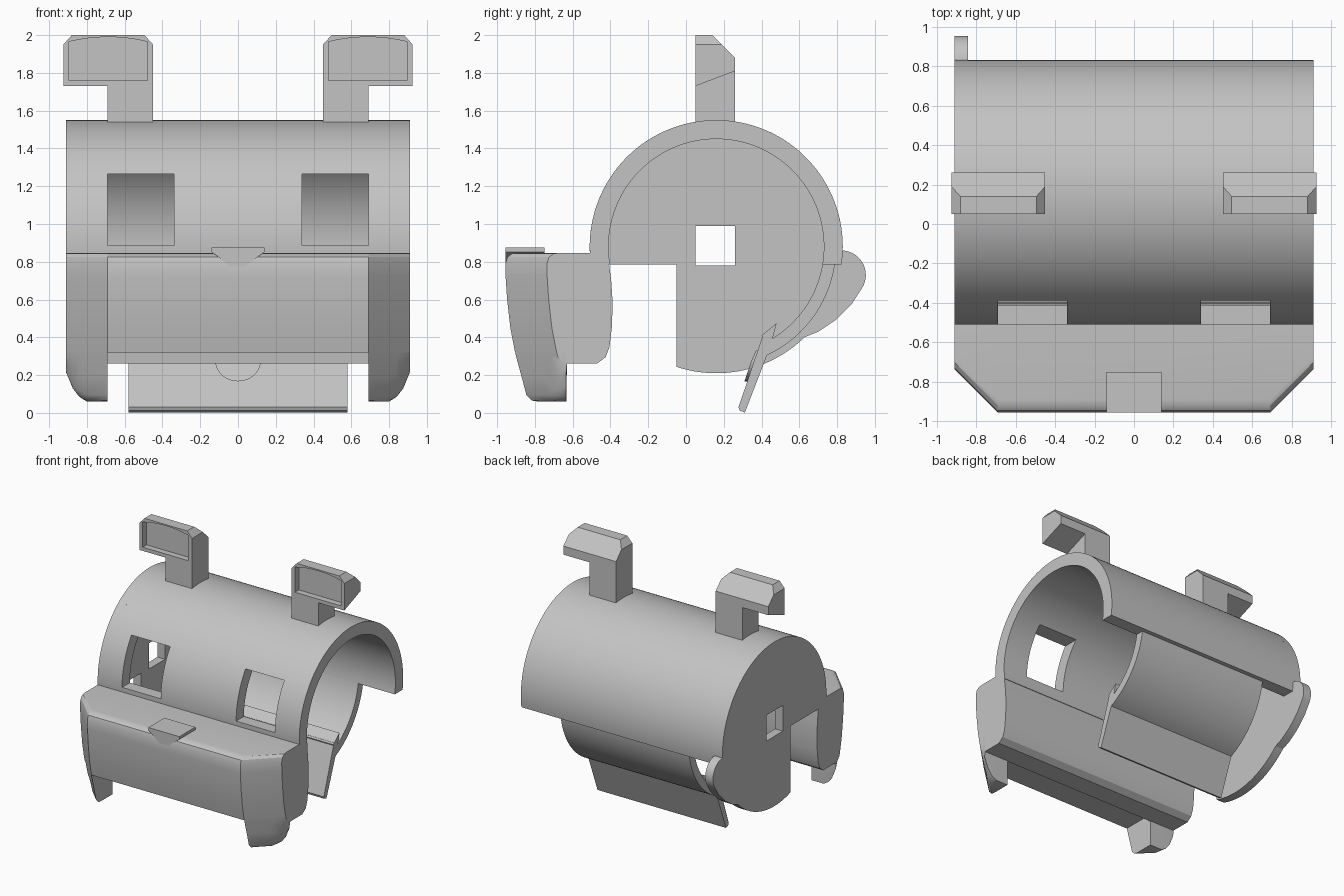
import bpy, bmesh
from math import cos, sin, radians

cube = bpy.data.objects.get("Cube")
if cube:
    bpy.data.objects.remove(cube)

GREY = (0.55, 0.55, 0.55, 1)
grey = bpy.data.materials.new("plain grey")
grey.use_nodes = True
grey.diffuse_color = GREY
grey.node_tree.nodes["Principled BSDF"].inputs["Base Color"].default_value = GREY

CY, CZ = 0.16, 0.88      # barrel axis
R_OUT, R_IN = 0.67, 0.57
HALF = 0.91              # barrel half length


def loft(name, sections, smooth=True):
    """Skin a solid through (x, yz profile) sections."""
    bm = bmesh.new()
    rings = [[bm.verts.new((x, y, z)) for y, z in prof] for x, prof in sections]
    n = len(rings[0])
    for a, b in zip(rings, rings[1:]):
        for i in range(n):
            j = (i + 1) % n
            bm.faces.new((a[i], a[j], b[j], b[i]))
    bm.faces.new(rings[0])
    bm.faces.new(rings[-1])
    bmesh.ops.recalc_face_normals(bm, faces=bm.faces)
    mesh = bpy.data.meshes.new(name)
    bm.to_mesh(mesh)
    bm.free()
    ob = bpy.data.objects.new(name, mesh)
    bpy.context.collection.objects.link(ob)
    mesh.materials.append(grey)
    if smooth:
        shade(ob)
    return ob


def activate(ob):
    bpy.ops.object.select_all(action="DESELECT")
    ob.select_set(True)
    bpy.context.view_layer.objects.active = ob


def shade(ob):
    activate(ob)
    bpy.ops.object.shade_smooth_by_angle(angle=radians(30))


def prism(name, profile, x0, x1, smooth=True):
    return loft(name, [(x0, profile), (x1, profile)], smooth)


def rect(y0, y1, z0, z1):
    return [(y0, z0), (y1, z0), (y1, z1), (y0, z1)]


def arc(r, a0, a1, steps, cy=CY, cz=CZ):
    angles = [radians(a0 + (a1 - a0) * i / steps) for i in range(steps + 1)]
    return [(cy + r * cos(a), cz + r * sin(a)) for a in angles]


def cut(ob, cutter):
    cutter.hide_render = True
    mod = ob.modifiers.new("cut", "BOOLEAN")
    mod.operation, mod.solver, mod.object = "DIFFERENCE", "EXACT", cutter
    activate(ob)
    bpy.ops.object.modifier_move_to_index(modifier=mod.name, index=0)
    bpy.ops.object.modifier_apply(modifier=mod.name)
    bpy.data.objects.remove(cutter)


# Barrel shell, open underneath, with two window openings in front
shell = prism("barrel_shell", arc(R_OUT, -8.2, 188.2, 72) + arc(R_IN, 189.6, -9.6, 72),
              -HALF, HALF)
for s in (-1, 1):
    cut(shell, prism("window_cutter", rect(-0.7, -0.1, 0.885, 1.265), s * 0.34, s * 0.69, False))

# End plate with a square hole and a front notch
plate = prism("end_plate", arc(R_OUT, -108.3, 188.2, 96) + [(-0.05, 0.785)], -HALF, -0.84)
cut(plate, prism("hole_cutter", rect(0.05, 0.26, 0.78, 0.99), -1, -0.7, False))

# Rounded tab behind the end plate
prism("end_plate_tab", arc(0.13, 85, -30, 16, 0.822, 0.73)
      + [(0.88, 0.58), (0.79, 0.49), (0.7, 0.43), (0.6, 0.39), (0.55, 0.6), (0.7, 0.8)],
      -HALF, -0.84)

# Curved rear panel, its hook and the hanging flap
prism("rear_panel", arc(0.635, -8.6, -66, 28) + arc(R_IN, -62, -9.6, 28), -0.58, 0.58)
prism("panel_hook", [(0.4, 0.41), (0.48, 0.475), (0.46, 0.4), (0.43, 0.33)], -0.58, 0.58, False)
prism("rear_flap", [(0.278, 0.03), (0.285, 0.012), (0.312, 0.002), (0.45, 0.36),
                    (0.455, 0.42), (0.41, 0.42)], -0.58, 0.58, False)

# Half round thumb boss on the flap
boss = []
for i in range(17):
    a = radians(180 * i / 16)
    z = 0.275 - 0.108 * sin(a)
    y = 0.278 + (z - 0.03) * 0.338
    boss.append((0.12 * cos(a), [(y - 0.015, z), (y + 0.01, z), (0.4, 0.33), (0.37, 0.33)]))
loft("flap_boss", boss)


# Front bumper with angled corners
FRONT = [(-0.905, 0.32), (-0.93, 0.45), (-0.947, 0.6), (-0.955, 0.72),
         (-0.956, 0.79), (-0.945, 0.825), (-0.92, 0.843), (-0.89, 0.847)]
BACK = [(-0.45, 0.847), (-0.41, 0.81), (-0.396, 0.7), (-0.388, 0.58), (-0.393, 0.45),
        (-0.405, 0.35), (-0.425, 0.295), (-0.47, 0.262), (-0.635, 0.262), (-0.64, 0.32)]


def bumper(shift):
    return [(y + shift, z) for y, z in FRONT] + BACK


loft("front_bumper", [(-HALF, bumper(0.22)), (-0.69, bumper(0)),
                      (0.69, bumper(0)), (HALF, bumper(0.22))])


# Corner fangs hanging below the bumper
def fang(x, low):
    shift = x - 0.69
    rear = -0.63
    pts = [(-0.925, 0.43), (-0.9, 0.3), (-0.87, max(0.19, low + 0.05)),
           (-0.845, low + 0.035), (-0.815, low + 0.005), (-0.78, low)]
    prof = [(min(y + shift, rear - 0.005), z) for y, z in pts]
    return prof + [(rear - 0.004, low), (rear, 0.27), (rear, 0.43)]


for s, side in ((1, "left"), (-1, "right")):
    loft(side + "_fang", [(s * x, fang(x, low)) for x, low in
                          ((0.69, 0.06), (0.8, 0.06), (0.84, 0.085), (0.875, 0.13), (HALF, 0.215))])

# Small beak on the bumper's top edge
tip = [(-0.14, 0.875, 0.853), (-0.04, 0.875, 0.775), (0.04, 0.875, 0.775), (0.14, 0.875, 0.853)]
loft("beak", [(x, rect(-0.956, -0.75, low, top)) for x, top, low in tip], False)


# Ears: chamfered heads on offset stems, recessed in front
def ear_head(top):
    return [(0.05, 1.73), (0.05, top), (2.14 - top, top), (0.26, 1.88), (0.26, 1.81)]


for s, side in ((1, "left"), (-1, "right")):
    prism(side + "_ear_stem", [(0.05, 1.5), (0.05, 1.73), (0.26, 1.81), (0.26, 1.5)],
          s * 0.45, s * 0.69, False)
    head = loft(side + "_ear", [(s * x, ear_head(t)) for x, t in
                                ((0.45, 1.95), (0.495, 2), (0.88, 2), (0.925, 1.95))], False)
    arch = []
    for i in range(9):
        u = i / 4 - 1
        arch.append((s * (0.6875 + 0.2075 * u), rect(0, 0.1, 1.76, 1.99 - 0.025 * u * u)))
    cut(head, loft("recess_cutter", arch, False))
